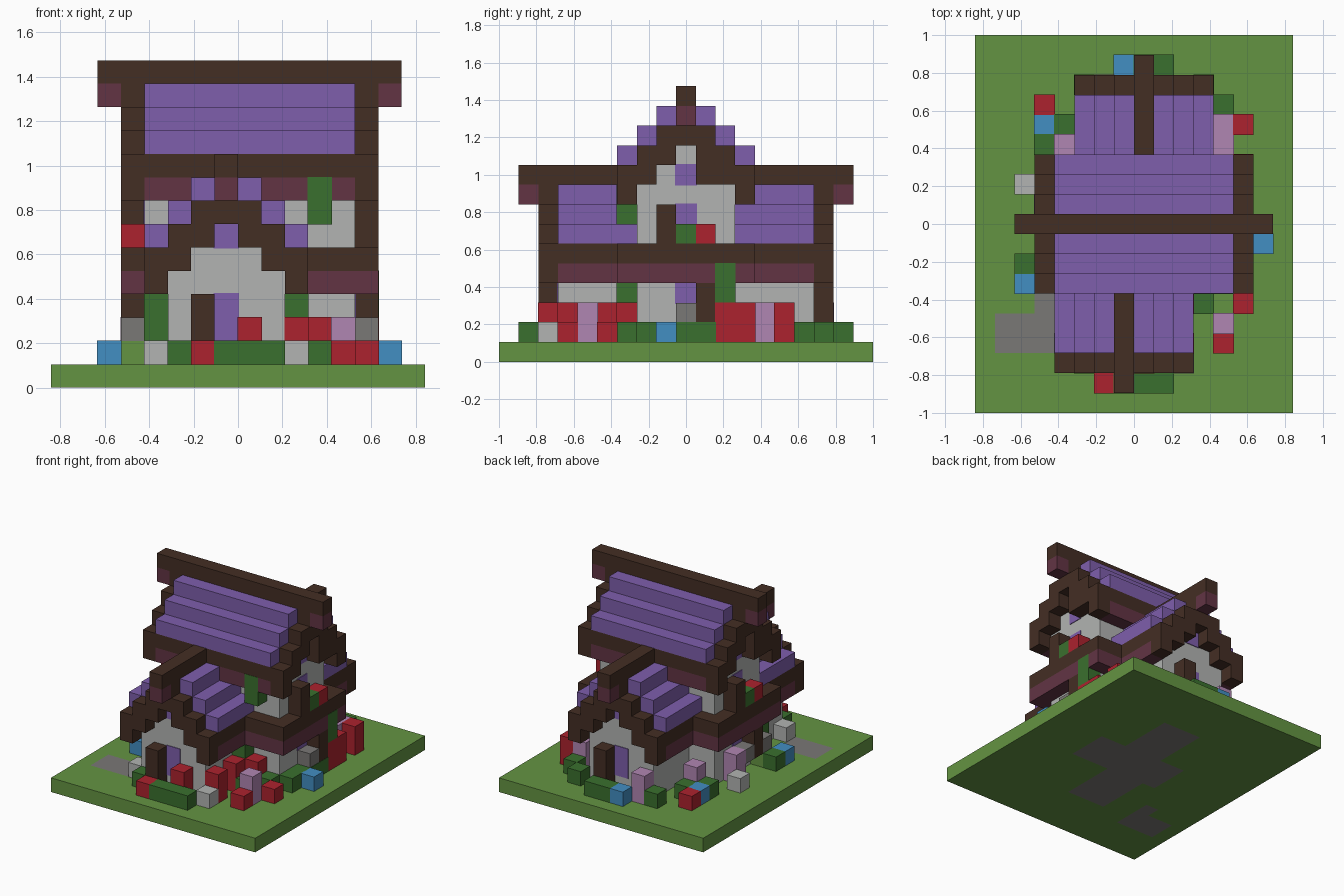
import bpy
import bmesh
from mathutils import Matrix, Vector

U = 2 / 19                                # edge of one block
ORIGIN = Vector((-8 * U, -1, 0))

cube = bpy.data.objects.get("Cube")
if cube:
    bpy.data.objects.remove(cube)


def linear(c):
    c /= 255
    return c / 12.92 if c <= 0.04045 else ((c + 0.055) / 1.055) ** 2.4


def material(name, *rgb):
    colour = [linear(c) for c in rgb] + [1]
    mat = bpy.data.materials.new(name)
    mat.use_nodes = True
    mat.diffuse_color = colour
    shader = mat.node_tree.nodes["Principled BSDF"]
    shader.inputs["Base Color"].default_value = colour
    shader.inputs["Roughness"].default_value = 0.9
    return mat


grass = material("grass green", 100, 148, 66)
timber = material("dark timber", 68, 46, 36)
purple = material("roof purple", 126, 94, 172)
plum = material("plum wood", 98, 52, 68)
plaster = material("pale plaster", 178, 180, 178)
stone = material("grey stone", 122, 120, 118)
leaf = material("leaf green", 58, 112, 46)
red = material("flower red", 172, 34, 46)
pink = material("flower pink", 176, 134, 178)
blue = material("flower blue", 66, 142, 194)


def part(name, mat, boxes, grow=0.0):
    """Blocks given as inclusive ranges x, x, y, y, z, z."""
    bm = bmesh.new()
    for x0, x1, y0, y1, z0, z1 in boxes:
        low = Vector((x0, y0, z0)) * U
        high = Vector((x1 + 1, y1 + 1, z1 + 1)) * U
        size = high - low + Vector((grow, grow, grow)) * 2 * U
        place = Matrix.Translation((low + high) / 2 + ORIGIN)
        bmesh.ops.create_cube(bm, size=1, matrix=place @ Matrix.Diagonal((*size, 1)))
    mesh = bpy.data.meshes.new(name)
    bm.to_mesh(mesh)
    bm.free()
    mesh.materials.append(mat)
    obj = bpy.data.objects.new(name, mesh)
    bpy.context.collection.objects.link(obj)
    return obj


def turned(boxes, sx, sy):
    """Half turn about the vertical."""
    return [(sx - b, sx - a, sy - d, sy - c, e, f) for a, b, c, d, e, f in boxes]


# Ground slab with the stone path and floors let in
def is_stone(x, y):
    path = (x in (1, 2) and y in (3, 4)) or (x == 3 and 3 <= y <= 5)
    hall = 5 <= x <= 11 and 8 <= y <= 10
    wings = (6 <= x <= 8 and 4 <= y <= 7) or (7 <= x <= 9 and 11 <= y <= 14)
    return path or hall or wings


cells = [(x, x, y, y, 0, 0) for x in range(16) for y in range(19)]
part("ground", grass, [c for c in cells if not is_stone(c[0], c[2])])
part("stone_floor", stone, [c for c in cells if is_stone(c[0], c[2])])


# Low wings at the front and the back
def wing(name, place):
    def add(piece, mat, boxes, grow=0.0):
        part(name + piece, mat, place(boxes), grow)

    add("walls", plaster, [(5, 9, 3, 6, 1, 6), (6, 8, 3, 6, 7, 7), (7, 7, 3, 6, 8, 8)])
    add("windows", purple, [(7, 7, 3, 3, 2, 3), (7, 7, 3, 3, 6, 6)], 0.05)
    add("door", timber, [(6, 6, 2, 2, 1, 3)])
    add("ridge", timber, [(7, 7, 1, 5, 9, 9)])
    add("ridge_bracket", plum, [(7, 7, 1, 1, 8, 8)])
    add("gable_peak", timber, [(6, 8, 2, 2, 7, 7), (7, 7, 2, 2, 8, 8)])
    for side in (-1, 1):
        def at(a, b, *rest):
            xs = sorted((7 + side * a, 7 + side * b))
            return (*xs, *rest)
        label = "left_" if side > 0 else "right_"
        add(label + "gable_trim", timber, [
            at(1, 2, 2, 2, 6, 6), at(2, 3, 2, 2, 5, 5), at(3, 3, 2, 2, 4, 4)])
        add(label + "beam", timber, [at(3, 3, 3, 5, 5, 5)])
        add(label + "bracket", plum, [at(3, 3, 3, 5, 4, 4)])
        add(label + "roof", purple, [
            at(4 - i, 4 - i, 3, 5 if i == 3 else 6, 5 + i, 5 + i) for i in (1, 2, 3)])


wing("front_wing_", lambda boxes: boxes)
wing("back_wing_", lambda boxes: turned(boxes, 15, 18))

# Tall main house
part("main_walls", plaster, [
    (4, 12, 7, 11, 1, 10), (4, 12, 8, 10, 11, 11), (4, 12, 9, 9, 12, 12)])
part("floor_beam", timber, [(3, 13, 6, 12, 5, 5)])
part("lower_brackets", plum, [
    (3, 13, 6, 6, 4, 4), (3, 13, 12, 12, 4, 4),
    (3, 3, 7, 11, 4, 4), (13, 13, 7, 11, 4, 4)])
part("eave_beams", timber, [(3, 13, y, y, 9, 9) for y in (6, 12)])
part("upper_brackets", plum, [(4, 12, y, y, 8, 8) for y in (6, 12)])
part("main_ridge", timber, [(2, 14, 9, 9, 13, 13)])
part("main_ridge_brackets", plum, [(x, x, 9, 9, 12, 12) for x in (2, 14)])
part("main_roof", purple, [
    (4, 12, 9 + s * d, 9 + s * d, 13 - d, 13 - d) for s in (-1, 1) for d in (1, 2, 3)])

# Gable ends: stepped trim, windows, shutter, door, flower box
trim = [(13, 13, 8, 10, 11, 11), (13, 13, 9, 9, 12, 12),
        (13, 13, 7, 8, 10, 10), (13, 13, 10, 11, 10, 10),
        (13, 13, 7, 7, 9, 9), (13, 13, 10, 11, 9, 9)]
trim += [(13, 13, y, y, 8, 8) for y in (6, 12)]
gable = [("trim", timber, trim, 0),
         ("windows", purple, [(12, 12, 9, 9, z, z) for z in (3, 7, 9)], 0.05),
         ("shutter", timber, [(13, 13, 8, 8, 6, 7)], 0),
         ("door", timber, [(13, 13, 10, 10, 2, 3)], 0),
         ("step", stone, [(13, 13, 9, 9, 2, 2)], 0),
         ("box_leaves", leaf, [(13, 13, 9, 9, 6, 6)], 0),
         ("box_flowers", red, [(13, 13, 10, 10, 6, 6)], 0)]
for piece, mat, boxes, grow in gable:
    part("left_gable_" + piece, mat, boxes, grow)
    part("right_gable_" + piece, mat, turned(boxes, 16, 18), grow)
part("side_step", stone, [(3, 3, 7, 7, 2, 2)])
part("side_mound", grass, [(3, 3, 7, 7, 1, 1)])


# Garden: x, y and height of each plant
def plants(name, mat, spots):
    part(name, mat, [(x, x, y, y, 1, h) for x, y, h in spots], 0.02)


plants("bushes", leaf, [
    (7, 1, 1), (8, 1, 1), (9, 1, 1), (5, 2, 1), (11, 5, 1), (12, 6, 1),
    (10, 6, 3), (4, 6, 3), (13, 7, 1), (13, 8, 1), (13, 9, 1), (13, 10, 1),
    (12, 15, 1), (11, 16, 1), (8, 17, 1), (9, 17, 1), (5, 16, 1),
    (4, 14, 1), (3, 13, 1), (2, 7, 1)])
plants("red_flowers", red, [
    (6, 1, 1), (8, 2, 2), (10, 3, 2), (12, 3, 1), (10, 5, 2), (13, 5, 1),
    (11, 6, 2), (13, 11, 2), (13, 12, 2), (13, 14, 2), (3, 15, 1)])
plants("pink_flowers", pink, [
    (12, 4, 2), (12, 13, 2), (12, 14, 2), (4, 13, 2), (6, 16, 2), (3, 10, 2)])
plants("blue_flowers", blue, [(14, 8, 1), (2, 6, 1), (3, 14, 1), (7, 17, 1)])
plants("white_flowers", plaster, [(4, 3, 1), (10, 2, 1), (2, 11, 1)])
part("climbing_vines", leaf, [(13, 13, 11, 11, 3, 4), (11, 11, 6, 6, 7, 8)], 0.02)
